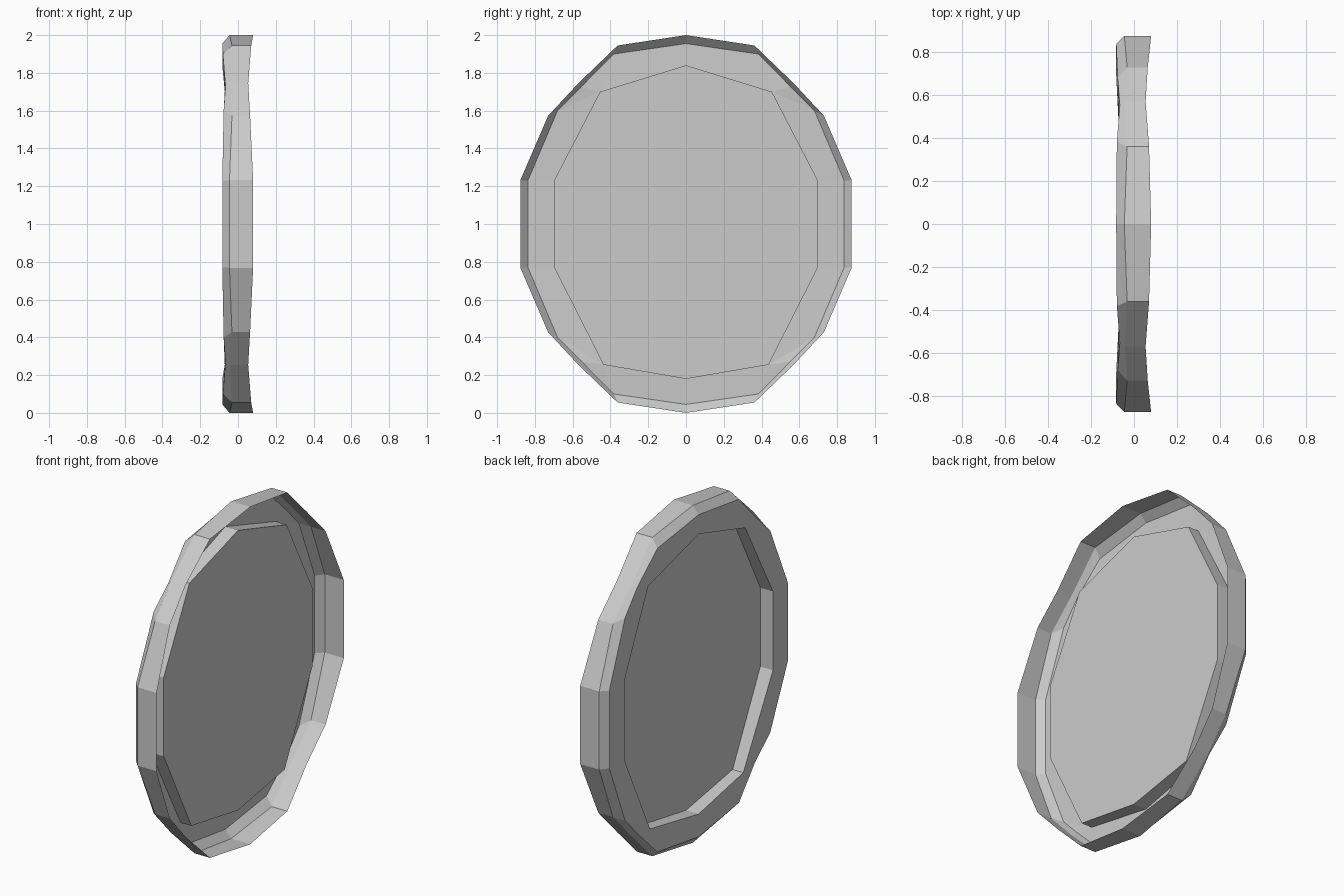
import bpy, bmesh

if "Cube" in bpy.data.objects:
    bpy.data.objects.remove(bpy.data.objects["Cube"])

# Quarter columns, from the top round to the side: (x, y, height from centre)
EDGE = [(.08, 0, 1.0), (.07, .362, .945), (.054, .57, .745), (.064, .73, .573), (.08, .877, .232)]
BEVEL = [(-.045, 0, 1.0), (-.032, .362, .945), (-.042, .57, .745), (-.032, .73, .573), (-.045, .877, .232)]
FLOOR = [(-.083, 0, .955), (-.08, .382, .9), (-.066, .553, .728), (-.076, .68, .6), (-.083, .837, .23)]


def panel_ring(x, corner_x):
    """Top and bottom quarters of the ten-sided panel outline."""
    def quarter(tip, cy, cz):
        corner = (corner_x, cy, cz)
        return [(x, 0, tip), corner, corner, corner, (x, .696, .234)]
    return quarter(.84, .455, .70), quarter(.82, .437, .745)


def full_loop(top, bottom):
    """Mirror the quarters into one closed loop about the centre."""
    right = [(x, y, 1 + h) for x, y, h in top]
    right += [(x, y, 1 - h) for x, y, h in reversed(bottom)]
    left = [(x, -y, z) for x, y, z in reversed(right[1:-1])]
    return right + left


def loft(name, loops, cap=False):
    """Skin successive loops with flat faces."""
    bm = bmesh.new()
    rings = [[bm.verts.new(p) for p in loop] for loop in loops]
    n = len(rings[0])
    for a, b in zip(rings, rings[1:]):
        for i in range(n):
            j = (i + 1) % n
            bm.faces.new((a[i], a[j], b[j], b[i]))
    if cap:
        bm.faces.new(rings[-1])
    bmesh.ops.remove_doubles(bm, verts=bm.verts, dist=1e-5)
    bmesh.ops.recalc_face_normals(bm, faces=bm.faces)
    mesh = bpy.data.meshes.new(name)
    bm.to_mesh(mesh)
    bm.free()
    obj = bpy.data.objects.new(name, mesh)
    bpy.context.collection.objects.link(obj)
    return obj


base = full_loop(*panel_ring(-.083, -.07))
face = full_loop(*panel_ring(0, 0))

# Open dish: rim wall, bevel and floor around the panel
loft("dish_rim", [full_loop(q, q) for q in (EDGE, BEVEL, FLOOR)] + [base])
# Panel pushed forward from the floor, hollow behind
loft("raised_panel", [base, face], cap=True)
